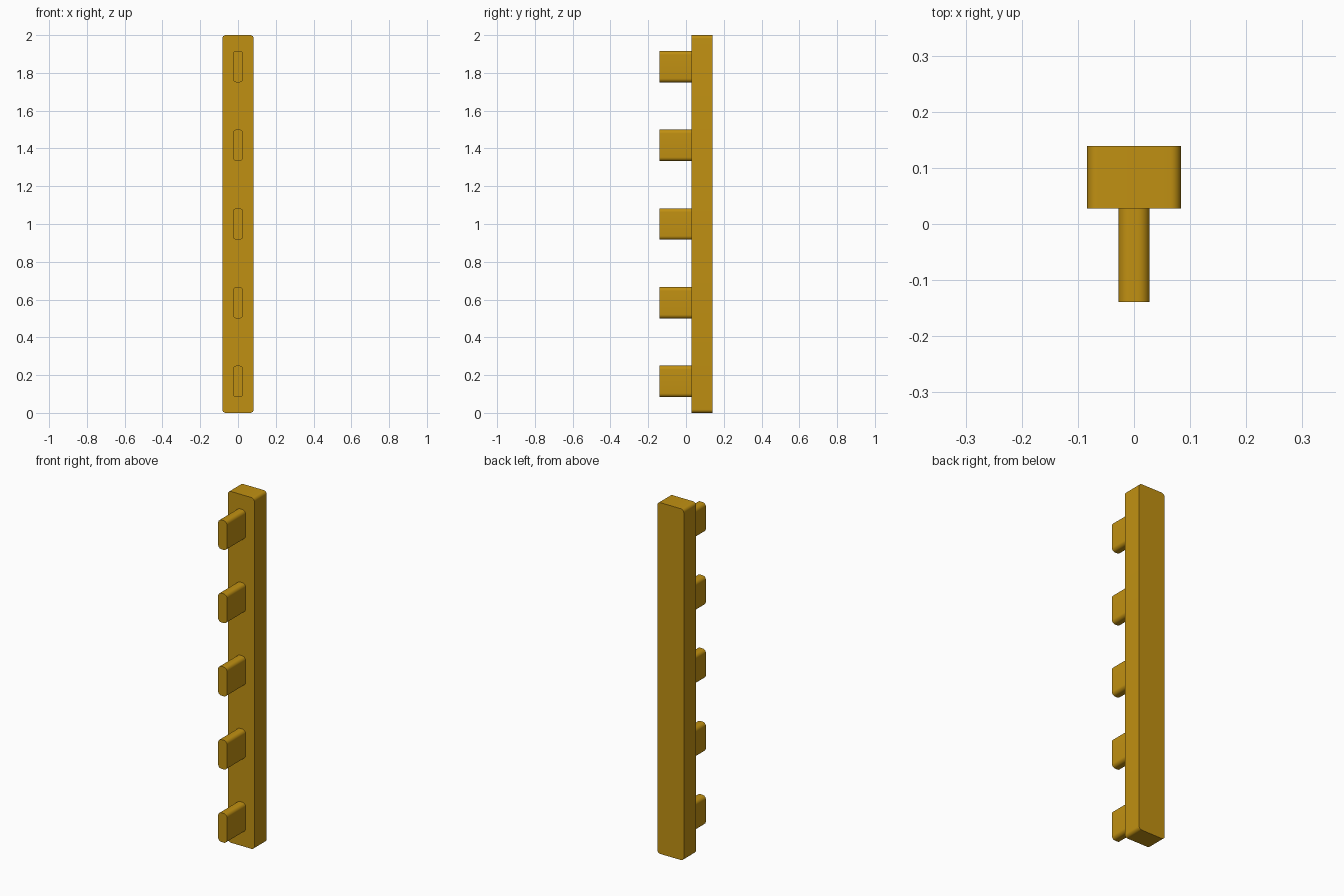
import bpy, bmesh, math

if "Cube" in bpy.data.objects:
    bpy.data.objects.remove(bpy.data.objects["Cube"])

gold = bpy.data.materials.new("golden_yellow")
gold.diffuse_color = (0.53, 0.28, 0.006, 1)
gold.use_nodes = True
gold.node_tree.nodes["Principled BSDF"].inputs["Base Color"].default_value = gold.diffuse_color


def rounded_bar(name, width, height, y_front, y_back, z_centre, radius, steps=8):
    """Rounded rectangle in the XZ plane, extruded along Y."""
    bm = bmesh.new()
    corners = [(1, 1), (-1, 1), (-1, -1), (1, -1)]
    ring = []
    for i, (sx, sz) in enumerate(corners):
        cx = sx * (width / 2 - radius)
        cz = z_centre + sz * (height / 2 - radius)
        for s in range(steps + 1):
            a = math.pi / 2 * (i + s / steps)
            ring.append(bm.verts.new((cx + radius * math.cos(a), y_front,
                                      cz + radius * math.sin(a))))
    face = bm.faces.new(ring)
    ext = bmesh.ops.extrude_face_region(bm, geom=[face], use_keep_orig=True)
    verts = [g for g in ext["geom"] if isinstance(g, bmesh.types.BMVert)]
    bmesh.ops.translate(bm, verts=verts, vec=(0, y_back - y_front, 0))
    bmesh.ops.recalc_face_normals(bm, faces=bm.faces)
    mesh = bpy.data.meshes.new(name)
    bm.to_mesh(mesh)
    bm.free()
    mesh.materials.append(gold)
    obj = bpy.data.objects.new(name, mesh)
    bpy.context.collection.objects.link(obj)
    bpy.ops.object.select_all(action="DESELECT")
    obj.select_set(True)
    bpy.context.view_layer.objects.active = obj
    bpy.ops.object.shade_smooth_by_angle(angle=math.radians(30))
    return obj


# Upright rail
rounded_bar("rail", 1 / 6, 2.0, 0.028, 0.139, 1.0, 0.0185)

# Five evenly spaced pegs on the front
for n in range(5):
    rounded_bar(f"peg_{n + 1}", 1 / 18, 1 / 6, -0.139, 0.028,
                1 / 6 + n * 5 / 12, 0.0205)
